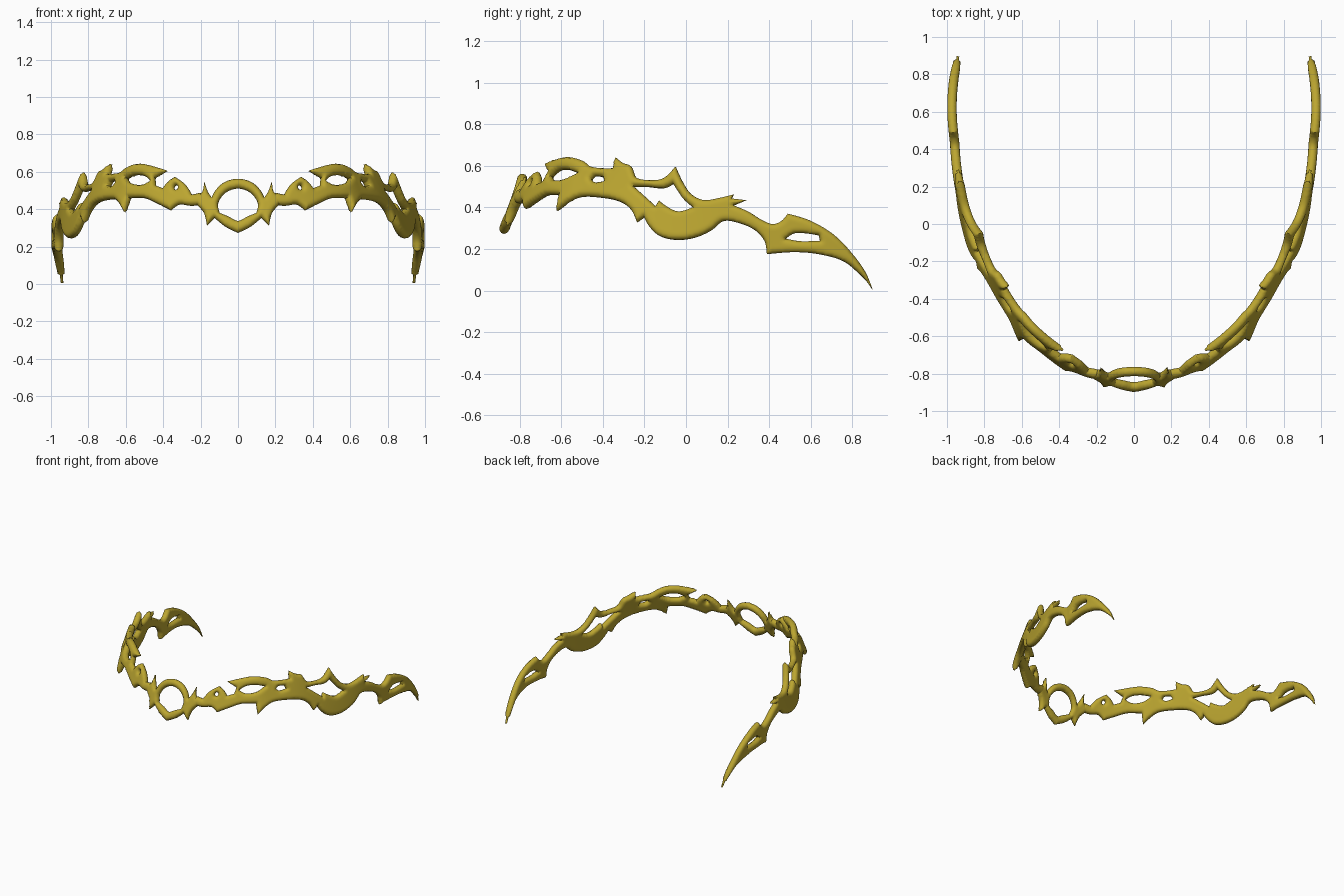
import bpy
import bmesh
import math
from mathutils import Vector, kdtree
from mathutils.geometry import delaunay_2d_cdt

cube = bpy.data.objects.get("Cube")
if cube:
    bpy.data.objects.remove(cube)

gold = bpy.data.materials.new("antique gold")
gold.use_nodes = True
gold.diffuse_color = (0.5, 0.38, 0.03, 1)
gold.node_tree.nodes["Principled BSDF"].inputs["Base Color"].default_value = gold.diffuse_color

HALF_THICK = 0.025
HALF_RIM = 0.007
ROUNDING = 0.03
MID_HEIGHT = 0.45


def smooth_path(points, closed, step):
    """Curve through the points; sharp turns stay as corners."""
    pts = [Vector(p) for p in points]
    n = len(pts)

    def tangent(i):
        if not closed and i in (0, n - 1):
            return Vector((0, 0))
        a, b = pts[i] - pts[i - 1], pts[(i + 1) % n] - pts[i]
        if a.angle(b) > 0.9:
            return Vector((0, 0))
        return (a.normalized() + b.normalized()) * 0.5

    path = []
    for i in range(n if closed else n - 1):
        j = (i + 1) % n
        p, q = pts[i], pts[j]
        size = (q - p).length
        m, k = tangent(i) * size, tangent(j) * size
        count = max(2, math.ceil(size / step))
        for c in range(count):
            t = c / count
            h = t * t * (3 - 2 * t)
            path.append(p * (1 - h) + q * h + m * t * (1 - t) ** 2 - k * t * t * (1 - t))
    if not closed:
        path.append(pts[-1])
    return path


# Plan of the band, from the middle of the brow to the end of the temple
plan = smooth_path([(0, -.82), (.2, -.805), (.42, -.72), (.59, -.6), (.67, -.48), (.75, -.33),
                    (.85, -.06), (.92, .17), (.955, .4), (.973, .6), (.966, .75), (.94, .9),
                    (.93, .95)], False, 0.02)
lengths = [0.0]
for a, b in zip(plan, plan[1:]):
    lengths.append(lengths[-1] + (b - a).length)
TOTAL = lengths[-1]


def plan_at(s):
    s = min(max(s, 0), TOTAL)
    i = next((k for k in range(1, len(lengths)) if lengths[k] >= s), len(lengths) - 1)
    f = (s - lengths[i - 1]) / (lengths[i] - lengths[i - 1])
    return plan[i - 1].lerp(plan[i], f)


def lean_at(s):
    """How far the band tips inward with height."""
    stops = [(0, .36), (.75, .4), (1.3, .17), (1.75, 0), (9, 0)]
    for (a, u), (b, v) in zip(stops, stops[1:]):
        if s <= b:
            return u + (v - u) * (s - a) / (b - a)


def place(s, z, out=0.0):
    """Wrap a flat point (length along band, height, offset) around the head."""
    side = -1 if s < 0 else 1
    s = abs(s)
    p = plan_at(s)
    d = (plan_at(s + 0.03) - plan_at(s - 0.03)).normalized()
    if s < 0.03:
        d = d.lerp(Vector((1, 0)), 1 - s / 0.03).normalized()
    inward = Vector((-d.y, d.x))
    lean = lean_at(s)
    tilt = math.hypot(1, lean)
    p = p + inward * (lean * (z - MID_HEIGHT) - out / tilt)
    return Vector((side * p.x, p.y, z + out * lean / tilt))


def flatten(points, axis):
    """Turn (x, z) or (y, z) points into (length along band, z)."""
    result = []
    for value, z in points:
        low, high = 0.0, TOTAL
        for _ in range(30):
            mid = (low + high) / 2
            if place(mid, z)[axis] < value:
                low = mid
            else:
                high = mid
        result.append((low, z))
    return result


def front(points):
    return flatten(points, 0)


def side(points):
    return flatten(points, 1)


def inside(p, segments):
    hit = False
    x, y = p
    for ax, ay, bx, by in segments:
        if (ay > y) != (by > y) and x < (bx - ax) * (y - ay) / (by - ay) + ax:
            hit = not hit
    return hit


def pierced_plate(name, loops, mirror=False):
    """Pillow-rounded plate from an outline with holes, wrapped on the band."""
    verts, edges, segments = [], [], []
    for loop in loops:
        path = smooth_path(loop, True, 0.008)
        base, n = len(verts), len(path)
        verts += path
        for i in range(n):
            a, b = path[i], path[(i + 1) % n]
            edges.append((base + i, base + (i + 1) % n))
            segments.append((a.x, a.y, b.x, b.y))
    tree = kdtree.KDTree(len(verts))
    for i, v in enumerate(verts):
        tree.insert((v.x, v.y, 0), i)
    tree.balance()

    # Fill the inside with a staggered grid
    step = 0.008
    s0, s1 = min(v.x for v in verts), max(v.x for v in verts)
    z0, z1 = min(v.y for v in verts), max(v.y for v in verts)
    for r in range(int((z1 - z0) / step) + 1):
        for c in range(int((s1 - s0) / step) + 1):
            p = Vector((s0 + (c + r % 2 / 2) * step, z0 + r * step))
            if tree.find((p.x, p.y, 0))[2] > 0.005 and inside(p, segments):
                verts.append(p)
    flat, _, tris, *_ = delaunay_2d_cdt(verts, edges, [], 0, 1e-6)
    tris = [t for t in tris
            if inside(sum((flat[i] for i in t), Vector((0, 0))) / 3, segments)]

    # Front and back skins
    bm = bmesh.new()
    skins = {}
    for sign in (1, -1):
        for i in {i for t in tris for i in t}:
            v = flat[i]
            k = 1 - min(tree.find((v.x, v.y, 0))[2] / ROUNDING, 1)
            out = HALF_RIM + (HALF_THICK - HALF_RIM) * math.sqrt(1 - k * k)
            skins[i, sign] = bm.verts.new(place(v.x, v.y, out * sign))
        for t in tris:
            bm.faces.new([skins[i, sign] for i in t[::sign]])

    # Narrow rim joining the skins
    sides = {(t[k - 1], t[k]) for t in tris for k in range(3)}
    for a, b in sides:
        if (b, a) not in sides:
            bm.faces.new([skins[b, 1], skins[a, 1], skins[a, -1], skins[b, -1]])
    bmesh.ops.recalc_face_normals(bm, faces=bm.faces)
    for f in bm.faces:
        f.smooth = True
    mesh = bpy.data.meshes.new(name)
    bm.to_mesh(mesh)
    bm.free()
    mesh.materials.append(gold)
    obj = bpy.data.objects.new(name, mesh)
    bpy.context.collection.objects.link(obj)
    if mirror:
        obj.modifiers.new("both sides", 'MIRROR').use_mirror_merge = False


def symmetric(half):
    """Half outline whose first and last points sit on the middle line."""
    return half + [(-s, z) for s, z in half[-2:0:-1]]


# Brow crest with its open ring
crest = front([(0, .56), (.075, .54), (.122, .495), (.14, .46), (.157, .485), (.18, .545),
               (.19, .49), (.215, .47), (.24, .445), (.21, .415), (.182, .38), (.166, .315),
               (.125, .355), (.07, .31), (0, .275)])
ring_hole = front([(0, .512), (.07, .487), (.107, .43), (.098, .378), (.05, .358), (0, .335)])
pierced_plate("brow_crest", [symmetric(crest), symmetric(ring_hole)])

# Side band: upper edge, then lower edge back to the brow
upper = front([(.17, .455), (.2, .485), (.245, .475), (.28, .53), (.335, .57), (.37, .545),
               (.4, .51), (.44, .525), (.445, .568), (.38, .605), (.47, .632)])
upper += side([(-.56, .64), (-.49, .62), (-.457, .595), (-.35, .587), (-.337, .64), (-.3, .612),
               (-.265, .598), (-.24, .545), (-.18, .53), (-.106, .54), (-.05, .595),
               (-.015, .52), (.024, .465), (.087, .435), (.16, .445), (.23, .462), (.22, .443),
               (.29, .435), (.23, .41), (.3, .38), (.365, .34), (.42, .32), (.46, .335),
               (.49, .37), (.59, .34), (.71, .27), (.81, .165), (.865, .085), (.897, .006)])
lower = side([(.872, .042), (.83, .085), (.76, .14), (.64, .175), (.52, .185), (.39, .175),
              (.38, .235), (.34, .285), (.255, .325), (.18, .335), (.12, .29), (.04, .255),
              (-.05, .245), (-.13, .265), (-.18, .315), (-.2, .355), (-.235, .33), (-.26, .385),
              (-.31, .425), (-.42, .45), (-.515, .45), (-.577, .42), (-.62, .385)])
lower += front([(.58, .46), (.5, .46), (.43, .43), (.36, .395), (.32, .425), (.25, .42),
                (.19, .425)])

# Openings in the side band
eyelet = front([(.33 + .012 * math.cos(a), .515 + .014 * math.sin(a))
                for a in (math.tau * k / 8 for k in range(8))])
brow_slot = front([(.465, .55), (.495, .576), (.55, .583), (.595, .565), (.57, .537), (.5, .53)])
small_slot = side([(-.455, .535), (-.44, .55), (-.395, .545), (-.39, .525), (-.44, .52)])
wing_hole = side([(-.25, .5), (-.19, .5), (-.1, .495), (-.06, .515), (-.01, .44), (.035, .4),
                  (-.035, .38), (-.1, .41), (-.128, .432), (-.145, .405), (-.2, .455)])
temple_slot = side([(.48, .25), (.52, .275), (.64, .265), (.645, .24), (.545, .238)])
pierced_plate("side_bands", [upper + lower, eyelet, brow_slot, small_slot, wing_hole,
                             temple_slot], mirror=True)
